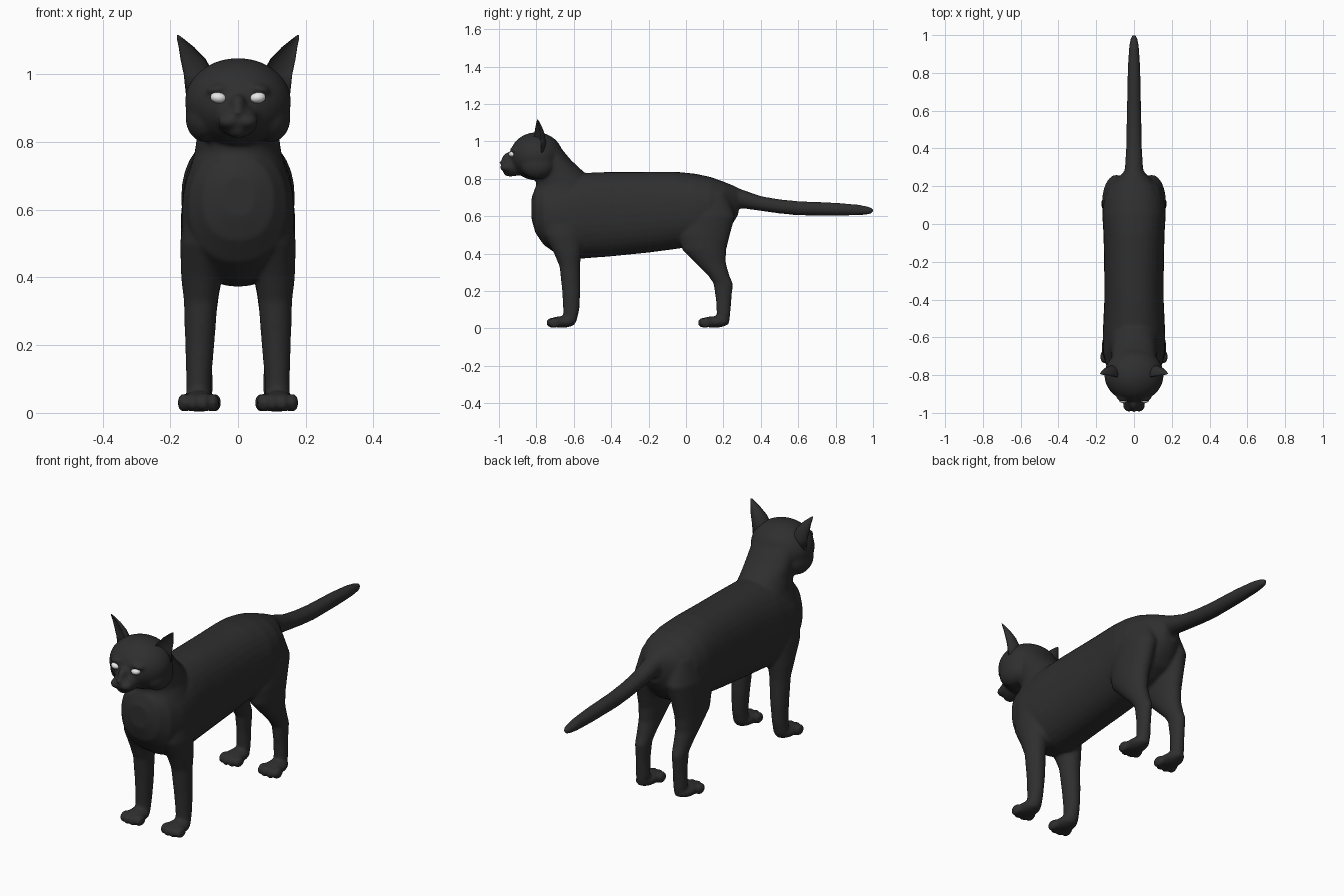
import bpy, bmesh, math
from mathutils import Matrix, Vector

old = bpy.data.objects.get("Cube")
if old:
    bpy.data.objects.remove(old)


def material(name, value, rough):
    mat = bpy.data.materials.new(name)
    mat.use_nodes = True
    color = (value, value, value, 1)
    mat.diffuse_color = color
    node = mat.node_tree.nodes["Principled BSDF"]
    node.inputs["Base Color"].default_value = color
    node.inputs["Roughness"].default_value = rough
    return mat


BLACK = material("black_fur", 0.028, 0.8)
WHITE = material("eye_white", 0.8, 0.4)
SIDES = 32
ANGLES = [2 * math.pi * i / SIDES for i in range(SIDES)]


def skin(bm, rings):
    """Bridge a list of point rings into a closed tube."""
    loops = [[bm.verts.new(p) for p in ring] for ring in rings]
    for a, b in zip(loops, loops[1:]):
        for i in range(SIDES):
            j = (i + 1) % SIDES
            bm.faces.new((a[i], a[j], b[j], b[i]))
    bm.faces.new(loops[0])
    bm.faces.new(loops[-1])


def oval(a, power=2.0):
    c, s = math.cos(a), math.sin(a)
    e = 2 / power
    return math.copysign(abs(c) ** e, c), math.copysign(abs(s) ** e, s)


def loft_y(bm, sections, power=2.0):
    """Sections: y, bottom, top, half width."""
    skin(bm, [[(w * oval(a, power)[0], y, (lo + hi) / 2 + (hi - lo) / 2 * oval(a, power)[1])
               for a in ANGLES] for y, lo, hi, w in sections])


def loft_z(bm, sections, side=1):
    """Sections: z, x centre, front, back, half width."""
    skin(bm, [[(side * x + w * math.cos(a), (f + b) / 2 + (b - f) / 2 * math.sin(a), z)
               for a in ANGLES] for z, x, f, b, w in sections])


def ball(bm, center, radii, turn=0):
    m = Matrix.Translation(center) @ Matrix.Rotation(turn, 4, 'Y') @ Matrix.Diagonal((*radii, 1))
    bmesh.ops.create_uvsphere(bm, u_segments=32, v_segments=20, radius=1, matrix=m)


def finish(bm, name, mat):
    bmesh.ops.recalc_face_normals(bm, faces=bm.faces)
    for f in bm.faces:
        f.smooth = True
    mesh = bpy.data.meshes.new(name)
    bm.to_mesh(mesh)
    bm.free()
    obj = bpy.data.objects.new(name, mesh)
    bpy.context.collection.objects.link(obj)
    mesh.materials.append(mat)
    return obj


body = bmesh.new()

# Torso
loft_y(body, [
    (-.825, .58, .70, .05), (-.805, .51, .755, .105), (-.76, .445, .78, .145),
    (-.68, .39, .80, .165), (-.57, .372, .83, .165), (-.4, .385, .837, .157),
    (-.2, .405, .837, .158), (-.05, .425, .837, .162), (.05, .44, .827, .168),
    (.13, .46, .81, .16), (.2, .5, .785, .13), (.25, .56, .765, .08), (.28, .61, .75, .05)], 2.25)

# Tail
loft_y(body, [
    (.15, .60, .79, .07), (.23, .63, .77, .06), (.3, .642, .742, .048), (.4, .628, .707, .042),
    (.5, .614, .69, .04), (.6, .604, .68, .038), (.8, .602, .672, .034),
    (.92, .604, .662, .028), (.98, .609, .65, .02), (1.003, .62, .64, .008)])

# Neck
loft_z(body, [
    (.58, 0, -.82, -.5, .15), (.7, 0, -.825, -.49, .148), (.77, 0, -.80, -.49, .128),
    (.83, 0, -.81, -.54, .12), (.9, 0, -.80, -.615, .118), (.96, 0, -.80, -.665, .112),
    (1.01, 0, -.80, -.71, .08)])

# Skull, muzzle, chin and nose
ball(body, (0, -.80, .92), (.157, .142, .128))
ball(body, (0, -.92, .866), (.062, .066, .052))
ball(body, (0, -.935, .907), (.026, .05, .037))
ball(body, (0, -.94, .833), (.032, .037, .022))
ball(body, (0, -.982, .888), (.018, .016, .012))

for s in (-1, 1):
    # Cheek, brow and whisker pad
    ball(body, (s * .098, -.795, .872), (.057, .09, .072))
    ball(body, (s * .06, -.915, .957), (.036, .026, .014), s * .2)
    ball(body, (s * .026, -.957, .861), (.034, .038, .024))
    # Front leg
    loft_z(body, [
        (.64, .09, -.77, -.54, .065), (.5, .104, -.76, -.55, .067), (.4, .108, -.705, -.56, .06),
        (.33, .11, -.676, -.567, .05), (.2, .113, -.662, -.565, .043),
        (.1, .116, -.657, -.57, .037), (.04, .117, -.655, -.585, .037),
        (.015, .117, -.65, -.6, .025)], s)
    # Hind leg
    loft_z(body, [
        (.72, .08, .03, .22, .06), (.6, .093, -.02, .262, .075), (.5, .1, -.04, .235, .069),
        (.42, .104, -.02, .215, .062), (.35, .106, .05, .213, .05), (.28, .106, .12, .233, .041),
        (.24, .106, .147, .251, .035), (.15, .107, .16, .243, .031), (.07, .108, .165, .236, .034),
        (.02, .108, .17, .23, .026)], s)
    # Paws with four toes each
    for x, toe, heel in ((.117, -.747, -.6), (.112, .063, .22)):
        ball(body, (s * x, (toe + heel) / 2 + .01, .034), (.05, (heel - toe) / 2, .031))
        for k, dx in enumerate((-.044, -.016, .016, .044)):
            back = .012 if k in (0, 3) else 0
            ball(body, (s * x + dx, toe + .032 + back, .03), (.018, .034, .028))

# Fuse all body parts into one smooth surface
cat = finish(body, "cat_body", BLACK)
bpy.context.view_layer.objects.active = cat
cat.select_set(True)
fuse = cat.modifiers.new("fuse", 'REMESH')
fuse.mode = 'VOXEL'
fuse.voxel_size = .0075
fuse.use_smooth_shade = True
soft = cat.modifiers.new("soften", 'SMOOTH')
soft.factor = .5
soft.iterations = 9
for name in ("fuse", "soften"):
    bpy.ops.object.modifier_apply(modifier=name)

for s, label in ((-1, "right"), (1, "left")):
    # Cupped ear with a crescent cross-section
    ear = bmesh.new()
    rings = []
    for z, x, half, depth in ((.94, .106, .052, .045), (1.0, .117, .047, .045),
                              (1.045, .134, .039, .037), (1.08, .153, .024, .024),
                              (1.104, .17, .011, .012), (1.116, .178, .003, .003)):
        ring = []
        for a in ANGLES:
            bulge = math.sin(a) if math.sin(a) > 0 else -.45 * math.sin(a)
            p = Matrix.Rotation(.4, 3, 'Z') @ Vector((half * math.cos(a), depth * bulge, 0))
            ring.append((s * (x + p.x), -.795 + p.y, z))
        rings.append(ring)
    skin(ear, rings)
    finish(ear, label + "_ear", BLACK)

    # Eye
    eye = bmesh.new()
    ball(eye, (s * .058, -.927, .931), (.024, .021, .0165), s * -.12)
    finish(eye, label + "_eye", WHITE)
